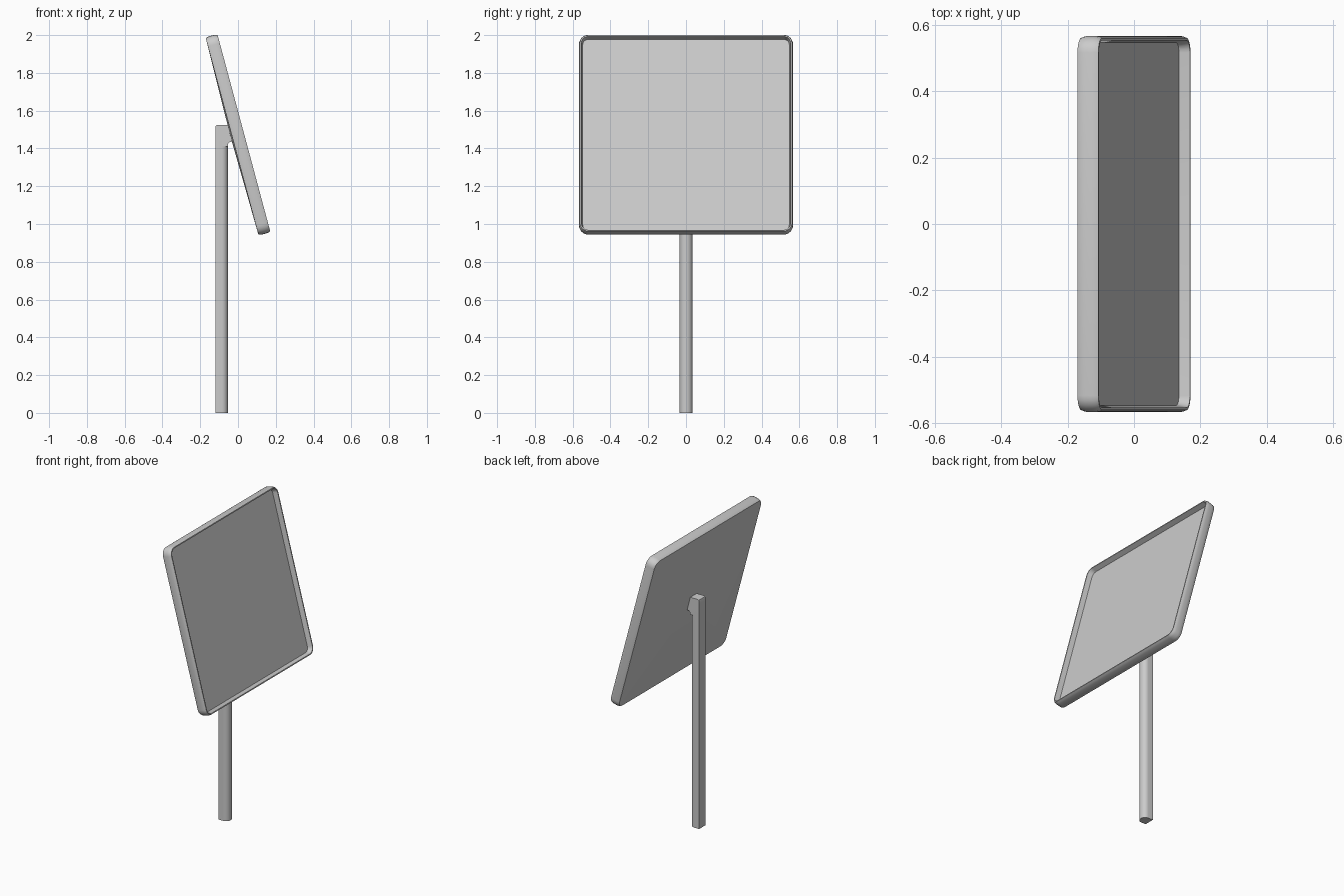
import bpy, bmesh, math
from mathutils import Matrix

if "Cube" in bpy.data.objects:
    bpy.data.objects.remove(bpy.data.objects["Cube"])

TILT = math.radians(15)


def finish(name, bm, angle=35):
    bmesh.ops.recalc_face_normals(bm, faces=bm.faces)
    me = bpy.data.meshes.new(name)
    bm.to_mesh(me)
    bm.free()
    ob = bpy.data.objects.new(name, me)
    bpy.context.collection.objects.link(ob)
    bpy.ops.object.select_all(action='DESELECT')
    ob.select_set(True)
    bpy.context.view_layer.objects.active = ob
    bpy.ops.object.shade_smooth_by_angle(angle=math.radians(angle))
    return ob


def rounded_ring(bm, inset, depth, hw=0.567, hh=0.543, r=0.05, n=5):
    """Rounded rectangle in the local YZ plane, at x = depth."""
    ring = []
    rad = r - inset
    for k, (sy, sz) in enumerate([(1, 1), (-1, 1), (-1, -1), (1, -1)]):
        for i in range(n + 1):
            a = math.pi / 2 * (k + i / n)
            ring.append(bm.verts.new((depth,
                                      sy * (hw - r) + rad * math.cos(a),
                                      sz * (hh - r) + rad * math.sin(a))))
    return ring


def bridge(bm, a, b):
    for i in range(len(a)):
        j = (i + 1) % len(a)
        bm.faces.new((a[i], a[j], b[j], b[i]))


def prism(name, profile, place, vec, bevel=0):
    """Closed profile extruded along vec."""
    bm = bmesh.new()
    face = bm.faces.new([bm.verts.new(place(p)) for p in profile])
    ext = bmesh.ops.extrude_face_region(bm, geom=[face])
    bmesh.ops.translate(bm, vec=vec,
                        verts=[v for v in ext['geom'] if isinstance(v, bmesh.types.BMVert)])
    if not bm.faces or face.is_valid and len(face.link_loops if hasattr(face, 'link_loops') else face.loops) == 0:
        bm.faces.new(face.verts)
    bmesh.ops.holes_fill(bm, edges=bm.edges)
    return finish(name, bm)


# Tilted panel: convex rim, recessed front, very shallow domed back
bm = bmesh.new()
rings = [rounded_ring(bm, i, d) for i, d in [
    (0.006, -0.0325), (0.0015, -0.022), (0, -0.010), (0, 0.010),
    (0.0015, 0.022), (0.006, 0.0325), (0.013, 0.0325), (0.020, 0.0)]]
for a, b in zip(rings, rings[1:]):
    bridge(bm, a, b)
bm.faces.new(rings[-1])
apex = bm.verts.new((-0.041, 0, 0))
back = rings[0]
for i in range(len(back)):
    bm.faces.new((back[i], back[(i + 1) % len(back)], apex))
bmesh.ops.transform(bm, verts=bm.verts,
                    matrix=Matrix.Translation((0, 0, 1.4725)) @ Matrix.Rotation(-TILT, 4, 'Y'))
finish("panel", bm)

# Post: flat back, rounded front
section = [(-0.12, -0.034), (-0.085, -0.034)]
section += [(-0.085 + 0.032 * math.cos(a), 0.034 * math.sin(a))
            for a in [math.radians(-75 + 15 * i) for i in range(11)]]
section += [(-0.085, 0.034), (-0.12, 0.034)]
prism("post", section, lambda p: (p[0], p[1], 0), (0, 0, 1.44))

# Bracket head joining the post to the panel back
head = [(-0.12, 1.435), (-0.12, 1.513), (-0.117, 1.521), (-0.109, 1.525),
        (-0.04, 1.525), (-0.02, 1.438), (-0.043, 1.434), (-0.052, 1.425), (-0.054, 1.41), (-0.075, 1.41)]
prism("bracket_head", head, lambda p: (p[0], -0.034, p[1]), (0, 0.068, 0))
